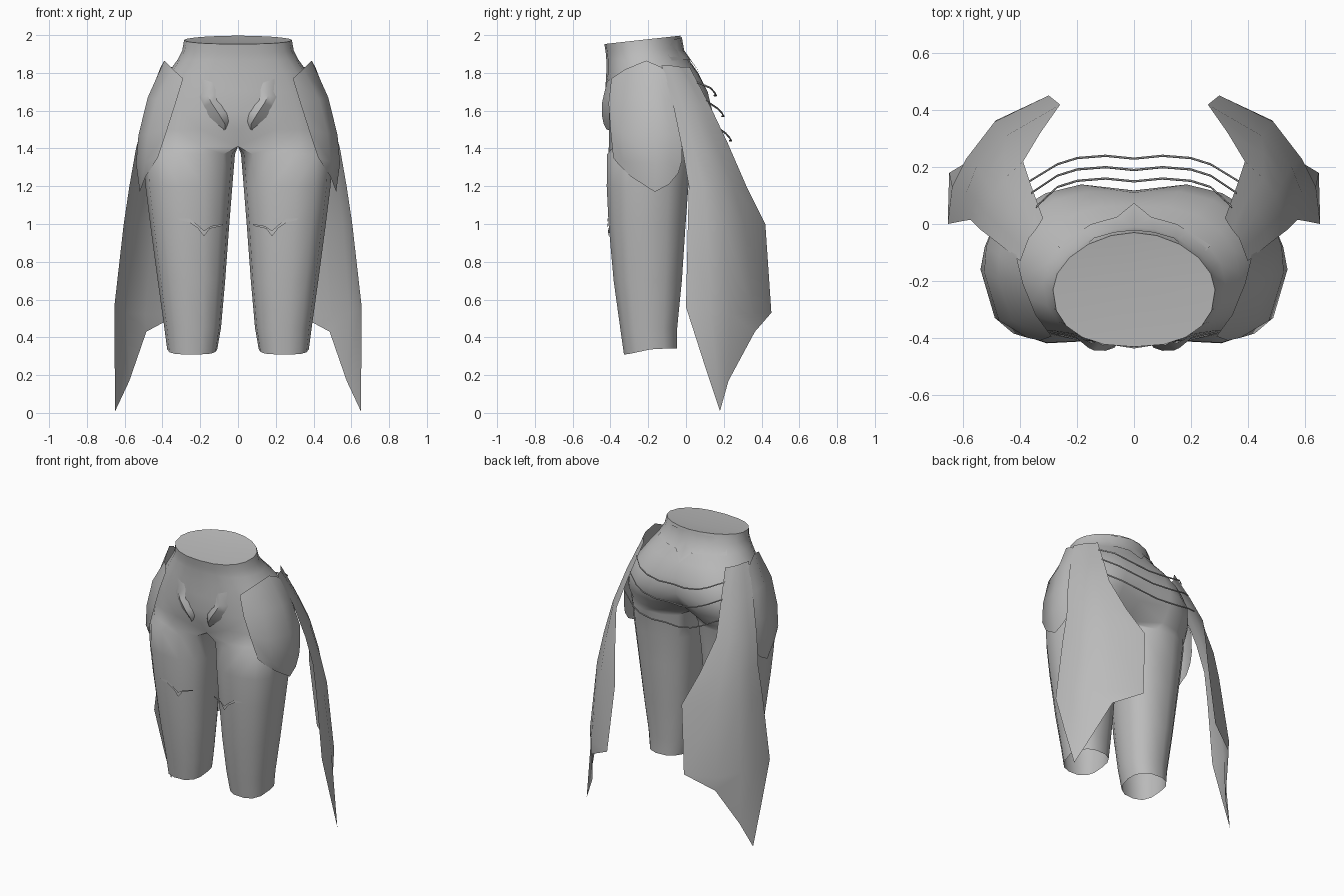
import bpy, bmesh, math
from mathutils import Vector

grey = bpy.data.materials.new("plain grey")
grey.diffuse_color = (0.5, 0.5, 0.5, 1)


def finish(name, bm, thick=0, angle=40):
    """Turn a half-side bmesh into a mirrored, shaded object."""
    geo = bmesh.ops.duplicate(bm, geom=bm.verts[:] + bm.edges[:] + bm.faces[:])["geom"]
    for v in geo:
        if isinstance(v, bmesh.types.BMVert):
            v.co.x *= -1
    bmesh.ops.reverse_faces(bm, faces=[f for f in geo if isinstance(f, bmesh.types.BMFace)])
    bmesh.ops.remove_doubles(bm, verts=bm.verts[:], dist=0.0005)
    bmesh.ops.recalc_face_normals(bm, faces=bm.faces[:])
    me = bpy.data.meshes.new(name)
    bm.to_mesh(me)
    bm.free()
    ob = bpy.data.objects.new(name, me)
    bpy.context.collection.objects.link(ob)
    me.materials.append(grey)
    if thick:
        s = ob.modifiers.new("thickness", "SOLIDIFY")
        s.thickness, s.offset = thick, 0
    bpy.ops.object.select_all(action="DESELECT")
    ob.select_set(True)
    bpy.context.view_layer.objects.active = ob
    bpy.ops.object.shade_smooth_by_angle(angle=math.radians(angle))
    return ob


def grid(bm, rows, closed=False):
    """Skin rows of points with quads."""
    vs = [[bm.verts.new(p) for p in r] for r in rows]
    n = len(rows[0])
    for a, b in zip(vs, vs[1:]):
        for i in range(n if closed else n - 1):
            j = (i + 1) % n
            bm.faces.new((a[i], a[j], b[j], b[i]))
    return vs


def power(v, e):
    return math.copysign(abs(v) ** e, v)


OUT, INN = 10, 4      # segments round the outside and the inner thigh


def leg_ring(z, x0, x1, y0, y1):
    cx, cy, rx, ry = (x0 + x1) / 2, (y0 + y1) / 2, (x1 - x0) / 2, (y1 - y0) / 2
    pts = []
    for k in range(OUT + INN):
        if k <= OUT:
            a = math.radians(-135 + 270 * k / OUT)
        else:
            a = math.radians(135 + 90 * (k - OUT) / INN)
        pts.append((cx + rx * power(math.cos(a), .85), cy + ry * power(math.sin(a), .85), z))
    return pts


def hip_ring(z, hx, y0, y1, dip0=0, dip1=0, tilt=0, e0=.8, e1=.8):
    cy, ry = (y0 + y1) / 2, (y1 - y0) / 2
    pts = []
    for k in range(OUT + 1):
        a = math.radians(-90 + 180 * k / OUT)
        e = e0 if k < OUT / 2 else e1             # front and back roundness
        x, y = hx * power(math.cos(a), e), cy + ry * power(math.sin(a), e)
        if k in (0, OUT):
            x = 0
        f = max(0, 1 - x / .2)                    # centre groove
        y += dip0 * f if k < OUT / 2 else -dip1 * f
        pts.append((x, y, z + tilt * (y - cy)))
    a, b = Vector(pts[-1]), Vector(pts[0])
    return pts + [tuple(a.lerp(b, i / INN)) for i in range(1, INN)]


# Trousers: open-ended legs that join into the hips and waist
rings = [leg_ring(*r) for r in [
    (.33, .11, .375, -.33, -.045), (.45, .09, .39, -.35, -.045),
    (.7, .068, .425, -.385, -.02), (1.0, .046, .465, -.412, .0),
    (1.2, .03, .49, -.422, .015), (1.37, .016, .50, -.42, .035)]]
rings[0] = [(x, y, .34 - .03 * max(0, min(1, (-.17 - y) / .14))) for x, y, z in rings[0]]
rings += [hip_ring(*r) for r in [
    (1.41, .50, -.42, .07, .07, .15), (1.5, .495, -.42, .135, .01, .08),
    (1.6, .475, -.418, .153, -.02, .035), (1.7, .435, -.418, .13, -.01, .02, 0, .8, .85),
    (1.8, .37, -.422, .075, 0, .01, 0, .82, .95), (1.87, .32, -.422, .015, 0, 0, 0, .84, 1),
    (1.92, .295, -.425, -.02, 0, 0, .06, .85, 1.05),
    (1.975, .285, -.432, -.03, 0, 0, .11, .85, 1.08)]]
bm = bmesh.new()
vs = grid(bm, rings, True)
hub = bm.verts.new((0, -.18, 1.968))              # shallow fan closing the waist
for a, b in zip(vs[-1][:OUT], vs[-1][1:OUT + 1]):
    bm.faces.new((a, b, hub))
inner = [f for f in bm.faces if all(abs(v.co.x) < 1e-4 for v in f.verts)]
bmesh.ops.delete(bm, geom=inner, context="FACES")
finish("trousers", bm, angle=50)

# Hip plates, wrapped from front to back over the outer thigh
plate = [
    [(.29, -.395, 1.77), (.345, -.32, 1.82), (.39, -.21, 1.865), (.41, -.13, 1.83), (.415, -.09, 1.77)],
    [(.33, -.41, 1.64), (.43, -.34, 1.66), (.478, -.19, 1.67), (.475, -.11, 1.66), (.46, -.06, 1.65)],
    [(.375, -.40, 1.50), (.475, -.34, 1.48), (.527, -.17, 1.47), (.52, -.08, 1.47), (.50, -.025, 1.48)],
    [(.425, -.385, 1.35), (.49, -.33, 1.33), (.54, -.16, 1.32), (.525, -.08, 1.32), (.50, -.02, 1.34)],
    [(.445, -.36, 1.32), (.49, -.29, 1.25), (.52, -.165, 1.17), (.515, -.09, 1.21), (.505, -.04, 1.27)]]
bm = bmesh.new()
grid(bm, plate)
finish("hip_plates", bm, 0, 60)

# Long side drapes, widening backwards and ending in a point
drape = [
    [(.40, -.13, 1.84), (.385, -.09, 1.84), (.37, -.05, 1.835), (.345, -.02, 1.83), (.32, .02, 1.83)],
    [(.475, -.07, 1.64), (.46, -.02, 1.63), (.435, .04, 1.63), (.40, .09, 1.62), (.36, .13, 1.62)],
    [(.54, -.02, 1.40), (.525, .04, 1.40), (.50, .10, 1.41), (.455, .16, 1.42), (.39, .22, 1.43)],
    [(.575, .015, 1.2), (.56, .09, 1.2), (.53, .16, 1.2), (.455, .25, 1.2), (.33, .32, 1.2)],
    [(.605, .01, 1.0), (.59, .11, 1.0), (.555, .20, 1.0), (.45, .31, .99), (.26, .42, 1.0)],
    [(.655, .0, .56), (.64, .13, .54), (.59, .23, .53), (.49, .36, .52), (.30, .452, .53)],
    [(.653, .09, .28), (.65, .18, .01), (.575, .225, .17), (.485, .365, .43), (.30, .452, .53)]]
bm = bmesh.new()
grid(bm, drape)
finish("side_drapes", bm, 0, 60)

# Low groin guards whose outer edges sink into the hips
guard = [
    [(.115, -.408, 1.74), (.15, -.418, 1.755), (.20, -.395, 1.77)],
    [(.12, -.42, 1.68), (.16, -.436, 1.68), (.21, -.395, 1.67)],
    [(.11, -.425, 1.65), (.14, -.445, 1.64), (.19, -.40, 1.62)],
    [(.055, -.42, 1.60), (.10, -.446, 1.58), (.16, -.40, 1.56)],
    [(.04, -.405, 1.56), (.07, -.436, 1.53), (.115, -.40, 1.52)],
    [(.06, -.395, 1.51), (.068, -.42, 1.50), (.08, -.40, 1.495)]]
bm = bmesh.new()
grid(bm, guard)
finish("groin_guards", bm, 0, 60)

# Small jagged knee folds
fold = [
    [(.08, -.385, 1.0), (.14, -.402, .99), (.18, -.41, .965), (.22, -.414, 1.0), (.26, -.416, 1.03), (.32, -.41, 1.03)],
    [(.085, -.385, .99), (.15, -.402, .975), (.18, -.41, .935), (.215, -.414, .98), (.26, -.416, 1.01), (.31, -.41, 1.02)]]
bm = bmesh.new()
grid(bm, fold)
finish("knee_folds", bm)

# Pointed yoke hugging the back of the waist
yoke = [
    [(0, -.022, 1.99), (.07, -.03, 1.985), (.14, -.05, 1.98), (.21, -.11, 1.975)],
    [(0, -.01, 1.92), (.07, -.018, 1.92), (.15, -.046, 1.92), (.24, -.11, 1.92)],
    [(0, .074, 1.80), (.06, .025, 1.865), (.15, .0, 1.87), (.27, -.075, 1.865)]]
bm = bmesh.new()
grid(bm, yoke)
finish("back_yoke", bm, 0, 60)

# Three thin straps strung between the drapes behind the seat
for name, y, z, end in [("upper_strap", .16, 1.68, (.345, .06, 1.75)),
                        ("middle_strap", .20, 1.57, (.36, .11, 1.65)),
                        ("lower_strap", .24, 1.44, (.385, .14, 1.53))]:
    path = [(0, y - .01, z), (.1, y, z), (.2, y - .008, z + .015),
            (.27, y - .03, z + .04), end]
    bm = bmesh.new()
    grid(bm, [[(px, py + .004 * math.cos(a), pz + .005 * math.sin(a))
               for a in (i * math.tau / 6 for i in range(6))] for px, py, pz in path], True)
    finish(name, bm)
